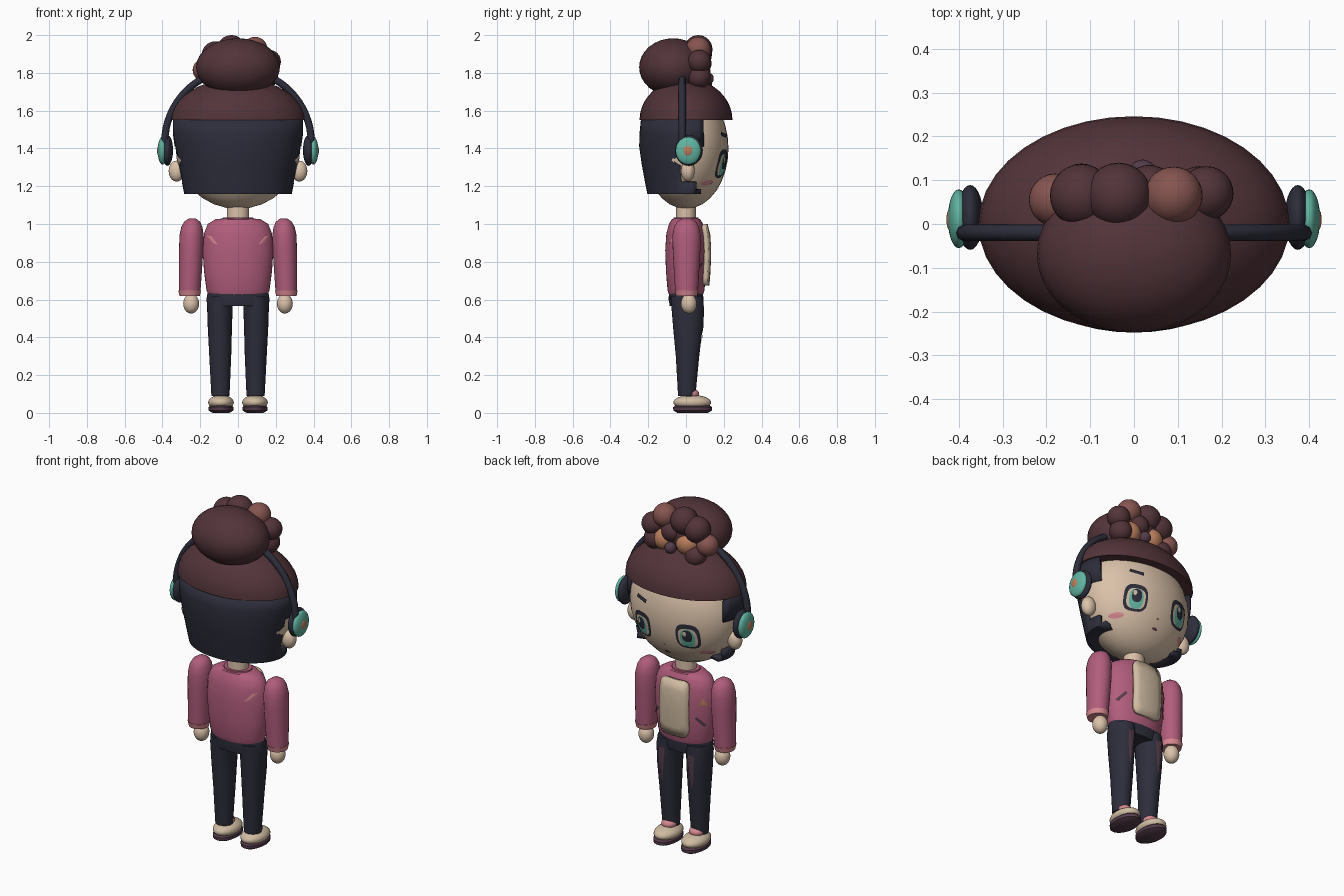
import bpy, bmesh, math
from mathutils import Matrix, Vector
from mathutils.bvhtree import BVHTree

cube = bpy.data.objects.get("Cube")
if cube:
    bpy.data.objects.remove(cube, do_unlink=True)


def material(name, *rgb):
    m = bpy.data.materials.new(name)
    m.use_nodes = True
    m.diffuse_color = (*rgb, 1)
    for node in m.node_tree.nodes:
        if node.type == 'BSDF_PRINCIPLED':
            node.inputs["Base Color"].default_value = (*rgb, 1)
            node.inputs["Roughness"].default_value = 0.8
    return m


HAIR = material("maroon_hair", .085, .034, .041)
NAVY = material("dark_navy", .026, .027, .044)
PINK = material("jacket_pink", .44, .11, .2)
SKIN = material("skin", .71, .54, .4)
TEAL = material("teal", .12, .46, .36)
CURL = material("light_brown_curl", .24, .09, .08)
ORANGE = material("soft_orange", .5, .21, .11)
CREAM = material("cream", .63, .5, .36)
BLUSH = material("pale_pink", .68, .25, .28)
MAUVE = material("dark_mauve", .09, .045, .07)


def finish(bm, name, mat, angle=40):
    mesh = bpy.data.meshes.new(name)
    bm.to_mesh(mesh)
    bm.free()
    mesh.materials.append(mat)
    mesh.shade_smooth()
    mesh.set_sharp_from_angle(angle=math.radians(angle))
    obj = bpy.data.objects.new(name, mesh)
    bpy.context.scene.collection.objects.link(obj)
    return obj


def ball(name, center, radii, mat, segments=28):
    bm = bmesh.new()
    m = Matrix.Translation(center) @ Matrix.Diagonal((*radii, 1))
    bmesh.ops.create_uvsphere(bm, u_segments=segments, v_segments=16, radius=1, matrix=m)
    return finish(bm, name, mat)


def loft(name, rings, mat, segments=32, caps=True, keep=None):
    """Join elliptical rings given as (z, centre x, centre y, radius x, radius y)."""
    bm = bmesh.new()
    loops = []
    for z, cx, cy, rx, ry in rings:
        turn = [math.tau * i / segments for i in range(segments)]
        loops.append([bm.verts.new((cx + rx * math.cos(t), cy + ry * math.sin(t), z)) for t in turn])
    for low, high in zip(loops, loops[1:]):
        for i in range(segments):
            j = (i + 1) % segments
            bm.faces.new((low[i], low[j], high[j], high[i]))
    if caps:
        bm.faces.new(loops[0][::-1])
        bm.faces.new(loops[-1])
    if keep:
        drop = [f for f in bm.faces if not keep(f.calc_center_median())]
        bmesh.ops.delete(bm, geom=drop, context='FACES')
    return finish(bm, name, mat)


def oval(cx, cz, rx, rz, power=2.0, count=24):
    """Superellipse outline in x and z."""
    out = []
    for i in range(count):
        c, s = math.cos(math.tau * i / count), math.sin(math.tau * i / count)
        out.append((cx + rx * math.copysign(abs(c) ** (2 / power), c),
                    cz + rz * math.copysign(abs(s) ** (2 / power), s)))
    return out


def decal(name, target, outline, mat, lift=.004, side=1, thick=0):
    """Lay a thin plate on the front (+y) or back of a part by projection."""
    mesh = target.data
    tree = BVHTree.FromPolygons([v.co for v in mesh.vertices], [p.vertices for p in mesh.polygons])
    mx = sum(p[0] for p in outline) / len(outline)
    mz = sum(p[1] for p in outline) / len(outline)
    bm = bmesh.new()

    def vert(x, z):
        hit, normal, _, _ = tree.ray_cast(Vector((x, side, z)), Vector((0, -side, 0)))
        return bm.verts.new(hit + normal * lift if hit else (x, 0, z))

    hub = vert(mx, mz)
    rings = [[vert(mx + (x - mx) * f, mz + (z - mz) * f) for x, z in outline] for f in (.33, .67, 1)]
    n = len(outline)
    for i in range(n):
        j = (i + 1) % n
        bm.faces.new((hub, rings[0][i], rings[0][j]))
        for a, b in zip(rings, rings[1:]):
            bm.faces.new((a[i], b[i], b[j], a[j]))
    bmesh.ops.recalc_face_normals(bm, faces=bm.faces)
    if bm.faces[:][0].normal.y * side < 0:
        bmesh.ops.reverse_faces(bm, faces=bm.faces)
    obj = finish(bm, name, mat)
    if thick:
        mod = obj.modifiers.new("thickness", 'SOLIDIFY')
        mod.thickness = thick
    return obj


# Head, neck and hair
head = ball("head", (0, 0, 1.4), (.33, .225, .32), SKIN, 40)
loft("neck", [(.98, 0, 0, .058, .052), (1.12, 0, 0, .058, .052)], SKIN)
dome = [(1.55 + .22 * math.sin(a), 0, 0, .355 * math.cos(a), .246 * math.cos(a))
        for a in (math.pi / 2 * i / 10 for i in range(10))]
loft("hair_cap", dome, HAIR, 40)


def hair_side(p):
    # The sides step back around the ears
    return p.y < (.06 if p.z < 1.22 else -.02 if p.z < 1.41 else .09)


shell = loft("under_hair", [(1.16, 0, 0, .18, .13), (1.16, 0, 0, .285, .205), (1.22, 0, 0, .297, .217),
                            (1.32, 0, 0, .317, .235), (1.41, 0, 0, .335, .248), (1.48, 0, 0, .345, .246),
                            (1.56, 0, 0, .345, .238)], NAVY, 48, False, hair_side)
solid = shell.modifiers.new("thickness", 'SOLIDIFY')
solid.thickness = .025

ball("hair_bun", (0, -.068, 1.83), (.222, .18, .153), HAIR, 36)
curls = [(-.035, .065, 1.925, .075, HAIR), (.09, .065, 1.925, .066, CURL), (-.12, .065, 1.895, .072, HAIR),
         (.165, .07, 1.86, .062, HAIR), (-.18, .055, 1.815, .06, CURL), (.09, .06, 1.79, .068, ORANGE),
         (-.06, .065, 1.8, .066, ORANGE), (.15, .07, 1.78, .062, HAIR), (-.12, .08, 1.745, .058, HAIR),
         (.02, .115, 1.77, .032, MAUVE), (.035, .075, 1.85, .06, HAIR)]
for i, (x, y, z, r, mat) in enumerate(curls):
    ball(f"curl_{i + 1}", (x, y, z), (r, r, r), mat)

# Face
decal("brow", head, [(.105, 1.475), (.11, 1.455), (.185, 1.465), (.18, 1.485)], NAVY, .008)
decal("nose", head, oval(0, 1.24, .007, .006), CURL)
decal("mouth", head, oval(0, 1.19, .018, .007), MAUVE)
for side, label in ((1, "left"), (-1, "right")):
    x = .145 * side
    layers = [("outline", 0, 0, .064, .075, 3, NAVY), ("white", 0, -.006, .05, .056, 3, CREAM),
              ("iris", 0, -.008, .038, .054, 2.4, TEAL), ("pupil", 0, .008, .026, .036, 2.4, NAVY),
              ("glint", .012, .022, .01, .014, 2, CREAM)]
    for i, (part, dx, dz, rx, rz, power, mat) in enumerate(layers):
        decal(f"{label}_eye_{part}", head, oval(x + dx, 1.32 + dz, rx, rz, power), mat, .003 + .0025 * i)
    decal(f"{label}_cheek", head, oval(.215 * side, 1.22, .03, .014), BLUSH)
    ball(f"{label}_ear", (.325 * side, .01, 1.28), (.042, .036, .055), SKIN)

    # Headphone cups
    ball(f"{label}_ear_pad", (.374 * side, .015, 1.39), (.03, .074, .082), NAVY)
    ball(f"{label}_ear_cup", (.4 * side, .012, 1.388), (.025, .067, .074), TEAL)
    ball(f"{label}_cup_disc", (.41 * side, .01, 1.388), (.0185, .034, .037), ORANGE)

# Headphone band
curve = bpy.data.curves.new("headphone_band", 'CURVE')
curve.dimensions = '3D'
curve.bevel_depth = .019
curve.bevel_resolution = 2
curve.use_fill_caps = True
line = curve.splines.new('POLY')
line.points.add(32)
for i, p in enumerate(line.points):
    a = math.pi * i / 32
    p.co = (.388 * math.cos(a), -.02, 1.43 + .388 * math.sin(a), 1)
curve.materials.append(NAVY)
bpy.context.scene.collection.objects.link(bpy.data.objects.new("headphone_band", curve))

# Jacket
torso = loft("jacket", [(.62, 0, 0, .155, .088), (.65, 0, 0, .167, .098), (.75, 0, 0, .18, .106),
                        (.86, 0, 0, .187, .11), (.95, 0, 0, .18, .104), (1.0, 0, 0, .16, .09),
                        (1.025, 0, 0, .12, .075), (1.03, 0, 0, .07, .058)], PINK, 40)
loft("collar", [(1.015, 0, 0, .085, .068), (1.035, 0, 0, .08, .065), (1.035, 0, 0, .06, .053)], PINK)
decal("shirt_panel", torso, oval(0, .835, .085, .16, 7, 32), CREAM, .024, 1, .024)
decal("chest_badge", torso, [(-.173, .865), (-.132, .865), (-.15, .91)], ORANGE)
for side, label in ((1, "left"), (-1, "right")):
    def flip(points):
        return [(x * side, z) for x, z in points]

    decal(f"{label}_pocket", torso, flip([(.115, .79), (.125, .8), (.165, .75), (.155, .74)]), MAUVE)
    decal(f"{label}_back_stripe", torso, flip([(.165, .94), (.14, .935), (.105, .89), (.13, .9)]), BLUSH, .004, -1)

    # Arms
    def arm(rings):
        return [(z, c * side, .003, rx, ry) for z, c, rx, ry in rings]

    loft(f"{label}_sleeve", arm([(.64, .256, .057, .06), (.75, .252, .061, .067), (.86, .248, .064, .073),
                                 (.94, .246, .064, .075), (.985, .244, .056, .066), (1.012, .243, .042, .05),
                                 (1.028, .242, .02, .025)]), PINK, 28)
    loft(f"{label}_cuff", arm([(.62, .256, .054, .056), (.648, .256, .06, .063)]), BLUSH, 28)
    ball(f"{label}_hand", (.248 * side, .015, .578), (.042, .042, .052), SKIN)

    # Legs
    leg = loft(f"{label}_trouser_leg", [(.09, .093 * side, .004, .048, .046), (.3, .094 * side, .008, .058, .062),
                                        (.45, .096 * side, .01, .064, .078), (.57, .096 * side, .008, .068, .086),
                                        (.62, .09 * side, .004, .068, .086)], NAVY, 28)
    decal(f"{label}_trouser_fade", leg, flip([(.075, .57), (.115, .57), (.108, .42), (.095, .36), (.085, .45)]), MAUVE)

    # Feet
    ball(f"{label}_sock", (.09 * side, .025, .1), (.042, .045, .03), BLUSH)
    ball(f"{label}_shoe", (.09 * side, .033, .055), (.068, .1, .04), CREAM)
    loft(f"{label}_sole", [(0, .09 * side, .035, .045, .08), (.012, .09 * side, .035, .065, .102),
                           (.03, .09 * side, .035, .066, .103), (.04, .09 * side, .035, .055, .09)], MAUVE)

# Hips
loft("trouser_hips", [(.565, 0, 0, .163, .086), (.6, 0, 0, .167, .092), (.645, 0, 0, .16, .09)], NAVY, 36)
